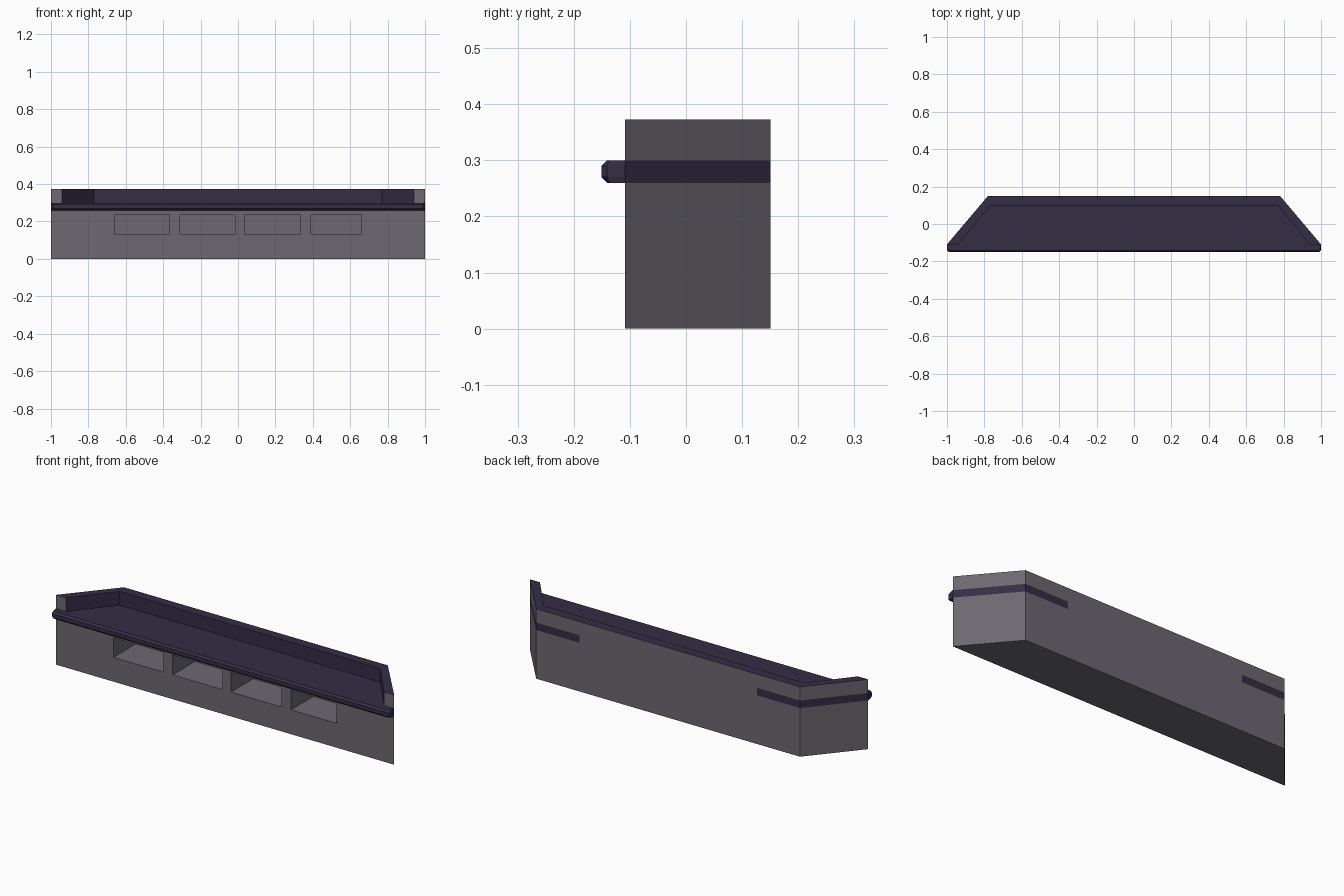
import bpy, bmesh

if "Cube" in bpy.data.objects:
    bpy.data.objects.remove(bpy.data.objects["Cube"])


def material(name, rgb):
    m = bpy.data.materials.new(name)
    m.diffuse_color = (*rgb, 1)
    m.use_nodes = True
    m.node_tree.nodes["Principled BSDF"].inputs["Base Color"].default_value = m.diffuse_color
    return m


GREY = material("dark_grey", (0.15, 0.14, 0.165))
PURPLE = material("dark_purple", (0.036, 0.026, 0.06))
BACK, FRONT = 0.151, -0.109


def mirror(half):
    """Close a right-hand half outline by mirroring it across x = 0."""
    return half + [(-x, y) for x, y in reversed(half)]


def loft(name, rings, mats, pick):
    """Join stacked (outline, z) rings; pick(normal, centre) gives the slot."""
    bm = bmesh.new()
    loops = [[bm.verts.new((x, y, z)) for x, y in pts] for pts, z in rings]
    for a, b in zip(loops, loops[1:]):
        n = len(a)
        for i in range(n):
            j = (i + 1) % n
            bm.faces.new((a[i], a[j], b[j], b[i]))
    bm.faces.new(list(reversed(loops[0])))
    bm.faces.new(loops[-1])
    bmesh.ops.recalc_face_normals(bm, faces=bm.faces)
    for f in bm.faces:
        f.material_index = pick(f.normal, f.calc_center_median())
    me = bpy.data.meshes.new(name)
    bm.to_mesh(me)
    bm.free()
    for m in mats:
        me.materials.append(m)
    ob = bpy.data.objects.new(name, me)
    bpy.context.collection.objects.link(ob)
    return ob


# Trapezoid base
foot = mirror([(1, FRONT), (0.78, BACK)])
base = loft("counter_base", [(foot, 0), (foot, 0.26)], [GREY], lambda n, c: 0)

# Four open niches cut into the front
for k, (x0, x1) in enumerate([(-0.66, -0.365), (-0.31, -0.015), (0.035, 0.335), (0.39, 0.66)]):
    rect = [(x0, -0.3), (x1, -0.3), (x1, 0.09), (x0, 0.09)]
    cutter = loft(f"niche_cutter_{k + 1}", [(rect, 0.13), (rect, 0.235)], [GREY], lambda n, c: 0)
    cutter.hide_render = True
    cutter.hide_viewport = True
    mod = base.modifiers.new("niche", 'BOOLEAN')
    mod.operation = 'DIFFERENCE'
    mod.solver = 'EXACT'
    mod.object = cutter
bpy.context.view_layer.objects.active = base
for mod in list(base.modifiers):
    bpy.ops.object.modifier_apply(modifier=mod.name)
for ob in [o for o in bpy.data.objects if "cutter" in o.name]:
    bpy.data.objects.remove(ob)

# Worktop with a chamfered front lip; the middle of its back stays grey
rear = [(1, FRONT), (0.78, BACK), (0.525, BACK)]
wide = mirror([(0.99, -0.151), (1, -0.141)] + rear)
slim = mirror([(0.985, -0.141), (0.995, -0.136)] + rear)
loft("worktop", [(slim, 0.26), (wide, 0.27), (wide, 0.29), (slim, 0.30)], [PURPLE, GREY],
     lambda n, c: int(n.y > 0.9 and abs(c.x) < 0.5))

# Raised rim around the back and sides: grey outside, purple on top and inside
rim = mirror([(0.94, FRONT), (1, FRONT), (0.78, BACK)])
inner = [(-0.94, FRONT), (-0.77, 0.1), (0.77, 0.1)]
outline = rim + inner[1:]


def rim_slot(n, c):
    if n.z > 0.9:
        return 0
    inside = n.y < -0.1 and c.y > FRONT + 0.01
    inside = inside or (abs(n.x) > 0.3 and n.x * c.x < 0)
    return 0 if inside else 1


loft("raised_rim", [(outline, 0.30), (outline, 0.373)], [PURPLE, GREY], rim_slot)
